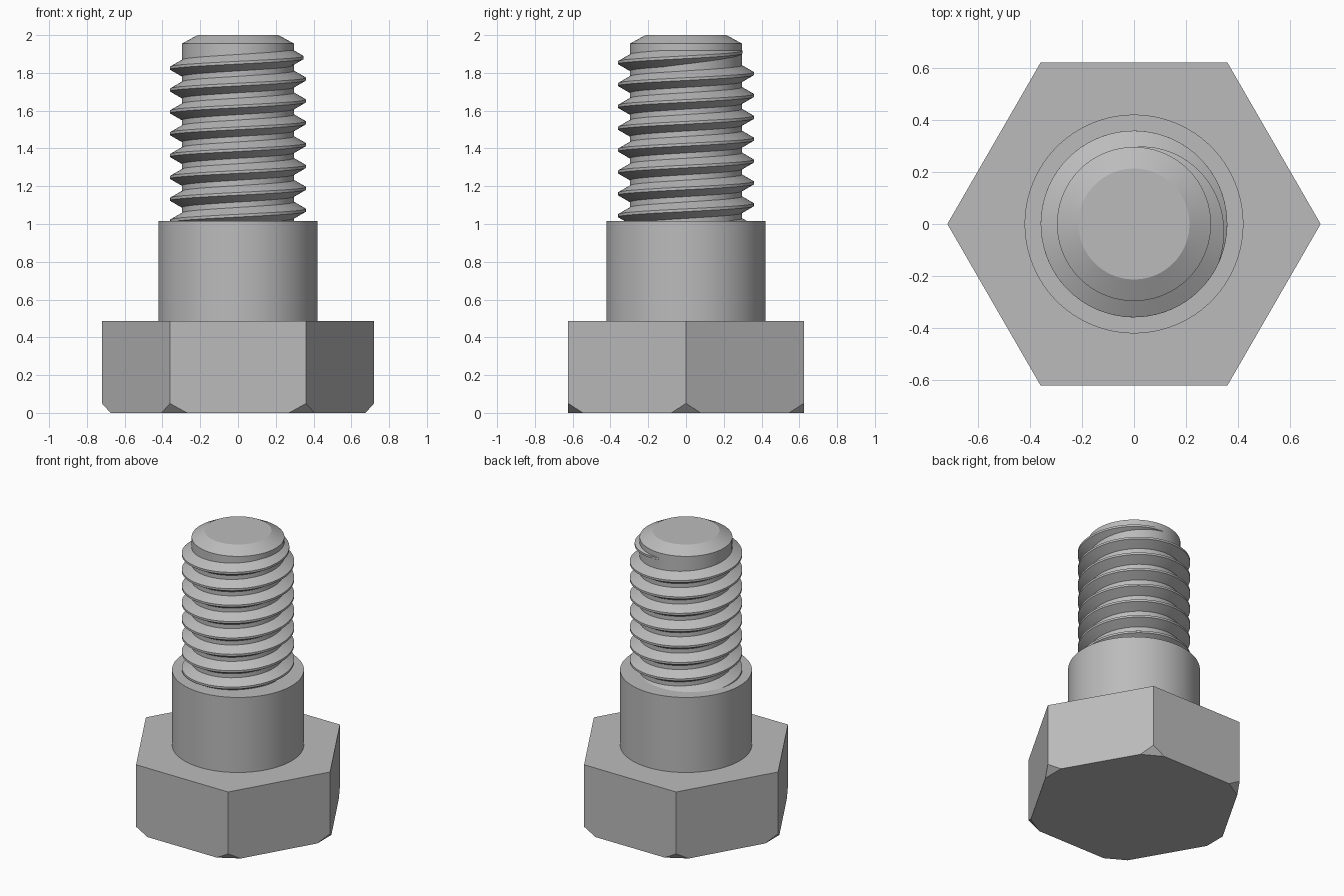
import bpy, bmesh
from math import cos, sin, pi, radians

cube = bpy.data.objects.get("Cube")
if cube:
    bpy.data.objects.remove(cube, do_unlink=True)

steel = bpy.data.materials.new("steel grey")
steel.use_nodes = True
GREY = (0.5, 0.5, 0.5, 1)
steel.diffuse_color = GREY
steel.node_tree.nodes["Principled BSDF"].inputs["Base Color"].default_value = GREY


def polar(r, a, z):
    return (r * cos(a), r * sin(a), z)


def finish(name, bm, smooth=True):
    bmesh.ops.recalc_face_normals(bm, faces=bm.faces)
    mesh = bpy.data.meshes.new(name)
    bm.to_mesh(mesh)
    bm.free()
    mesh.materials.append(steel)
    obj = bpy.data.objects.new(name, mesh)
    bpy.context.collection.objects.link(obj)
    bpy.ops.object.select_all(action='DESELECT')
    obj.select_set(True)
    bpy.context.view_layer.objects.active = obj
    if smooth:
        bpy.ops.object.shade_smooth_by_angle(angle=radians(25))
    return obj


def bridge(bm, rings, closed):
    n = len(rings[0])
    for a, b in zip(rings, rings[1:]):
        for i in range(n if closed else n - 1):
            j = (i + 1) % n
            bm.faces.new((a[i], a[j], b[j], b[i]))
    bm.faces.new(rings[0])
    bm.faces.new(rings[-1])


def turned(name, profile, sides=96):
    bm = bmesh.new()
    rings = [[bm.verts.new(polar(r, 2 * pi * i / sides, z)) for i in range(sides)]
             for r, z in profile]
    bridge(bm, rings, True)
    return finish(name, bm)


# Hexagonal head, its lower corners cut by flat chamfers
R, HEAD_TOP, CUT_Z, CUT = 0.72, 0.487, 0.05, 0.125
bm = bmesh.new()
corners = [polar(R, k * pi / 3, 0) for k in range(6)]
for k, (x, y, _) in enumerate(corners):
    bm.verts.new((x, y, HEAD_TOP))
    bm.verts.new((x, y, CUT_Z))
    for nx, ny, _ in (corners[k - 1], corners[(k + 1) % 6]):
        bm.verts.new((x + (nx - x) * CUT, y + (ny - y) * CUT, 0))
bmesh.ops.convex_hull(bm, input=bm.verts[:])
bmesh.ops.dissolve_limit(bm, angle_limit=radians(1), verts=bm.verts[:], edges=bm.edges[:])
finish("hex_head", bm, smooth=False)

# Plain shoulder and threaded shank core with chamfered tip
SHOULDER_TOP, CORE = 1.017, 0.297
turned("shoulder", [(0.422, HEAD_TOP - 0.01), (0.422, SHOULDER_TOP)])
turned("shank_core", [(CORE, SHOULDER_TOP - 0.01), (CORE, 1.955), (0.214, 2.0)])

# Right-hand thread ridge, starting inside the shoulder and fading out at the tip
PITCH, DEPTH, STEPS = 0.1157, 0.063, 72
CREST_Z = 1.883                      # crest height on the +x side, last turn
start, end, fade = -8.2 * 2 * pi, pi / 2, radians(115)
count = int((end - start) / (2 * pi) * STEPS)
bm = bmesh.new()
rings = []
for s in range(count + 1):
    a = start + (end - start) * s / count
    z = CREST_Z + PITCH * a / (2 * pi)
    k = min(1, (end - a) / fade)
    crest, root = CORE + DEPTH * k, CORE - 0.004
    flat = PITCH / 16
    half = flat + (crest - root) * 0.5774
    rings.append([bm.verts.new(polar(r, a, z + dz)) for r, dz in
                  ((root, -half), (crest, -flat), (crest, flat), (root, half))])
bridge(bm, rings, True)
finish("thread", bm)
